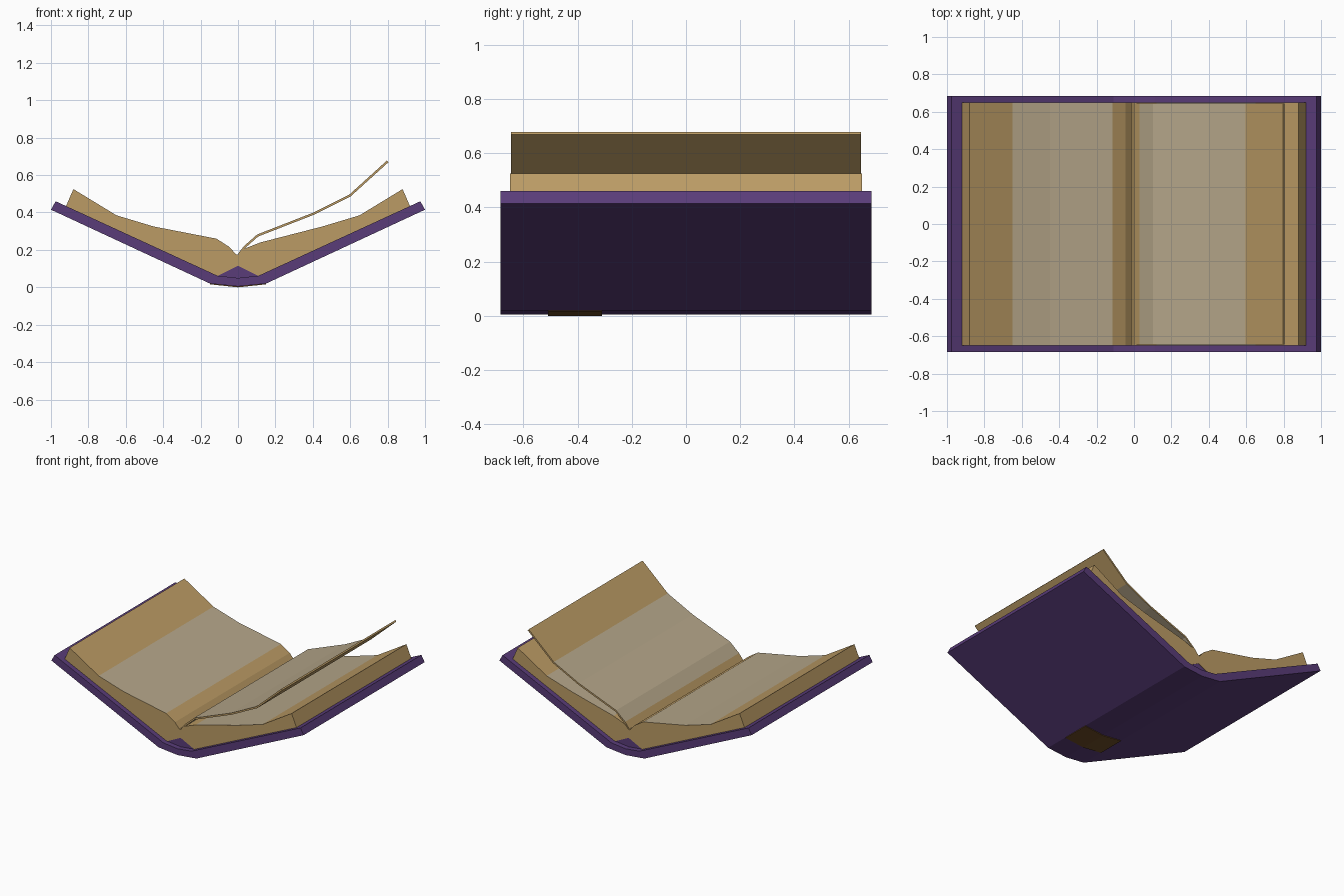
import bpy, bmesh
from mathutils import Vector

if "Cube" in bpy.data.objects:
    bpy.data.objects.remove(bpy.data.objects["Cube"])


def material(name, rgb):
    m = bpy.data.materials.new(name)
    m.diffuse_color = (*rgb, 1)
    m.use_nodes = True
    m.node_tree.nodes["Principled BSDF"].inputs["Base Color"].default_value = m.diffuse_color
    return m


purple = material("cover_purple", (0.10, 0.045, 0.19))
edge = material("page_edge", (0.50, 0.33, 0.13))
paper = material("paper", (0.46, 0.38, 0.25))
brown = material("label_brown", (0.16, 0.075, 0.02))


def prism(name, profile, y0, y1, mats, paper_segments=()):
    """Extrude a closed xz profile along y; listed side faces use mats[1]."""
    bm = bmesh.new()
    a = [bm.verts.new((x, y0, z)) for x, z in profile]
    b = [bm.verts.new((x, y1, z)) for x, z in profile]
    n = len(profile)
    bm.faces.new(a)
    bm.faces.new(b[::-1])
    for i in range(n):
        j = (i + 1) % n
        f = bm.faces.new((a[j], a[i], b[i], b[j]))
        f.material_index = 1 if i in paper_segments else 0
    bmesh.ops.recalc_face_normals(bm, faces=bm.faces)
    me = bpy.data.meshes.new(name)
    bm.to_mesh(me)
    bm.free()
    for m in mats:
        me.materials.append(m)
    ob = bpy.data.objects.new(name, me)
    bpy.context.collection.objects.link(ob)
    return ob


def mirrored(half):
    """Complete a profile that starts on the centre line."""
    return half + [(-x, z) for x, z in reversed(half) if x > 0]


# Cover: two boards joined by a three-step spine
outer = [(0, 0.005), (0.15, 0.02), (1.0, 0.415)]
inner = [(0.975, 0.46), (0.11, 0.062), (0, 0.05)]
prism("cover", mirrored(outer + inner[:2])[:5] + [(0, 0.05)]
      + [(-x, z) for x, z in reversed((outer + inner[:2])[1:])], -0.685, 0.685, [purple])

# Wedge filling the gap between spine and pages
prism("spine_wedge", [(-0.11, 0.06), (0, 0.05), (0.11, 0.06), (0, 0.115)],
      -0.648, 0.648, [purple])

# Page block with the sagging open surface
pages = [(0, 0.115), (0.11, 0.06), (0.92, 0.433), (0.88, 0.525), (0.65, 0.385),
         (0.45, 0.325), (0.12, 0.24), (0.03, 0.205), (0, 0.175), (-0.01, 0.175),
         (-0.045, 0.215), (-0.115, 0.26), (-0.45, 0.325), (-0.65, 0.385),
         (-0.88, 0.525), (-0.92, 0.433), (-0.11, 0.06)]
prism("page_block", pages, -0.65, 0.65, [edge, paper], (4, 5, 11, 12))

# Loose page lifting off the right side
line = [Vector(p) for p in ((0.005, 0.176), (0.035, 0.215), (0.105, 0.277),
                            (0.4, 0.392), (0.6, 0.492), (0.8, 0.673))]
top, bottom = [], []
for i, p in enumerate(line):
    t = (line[min(i + 1, 5)] - line[max(i - 1, 0)]).normalized()
    n = Vector((-t.y, t.x)) * 0.006
    top.append(tuple(p + n))
    bottom.append(tuple(p - n))
prism("loose_page", top + bottom[::-1], -0.645, 0.645, [edge, paper],
      (1, 2, 3, 7, 8, 9))

# Label wrapped across the outside of the spine
prism("spine_label", [(-0.15, 0.016), (0, 0), (0.15, 0.016), (0.15, 0.022),
                      (0, 0.01), (-0.15, 0.022)], -0.51, -0.31, [brown])
